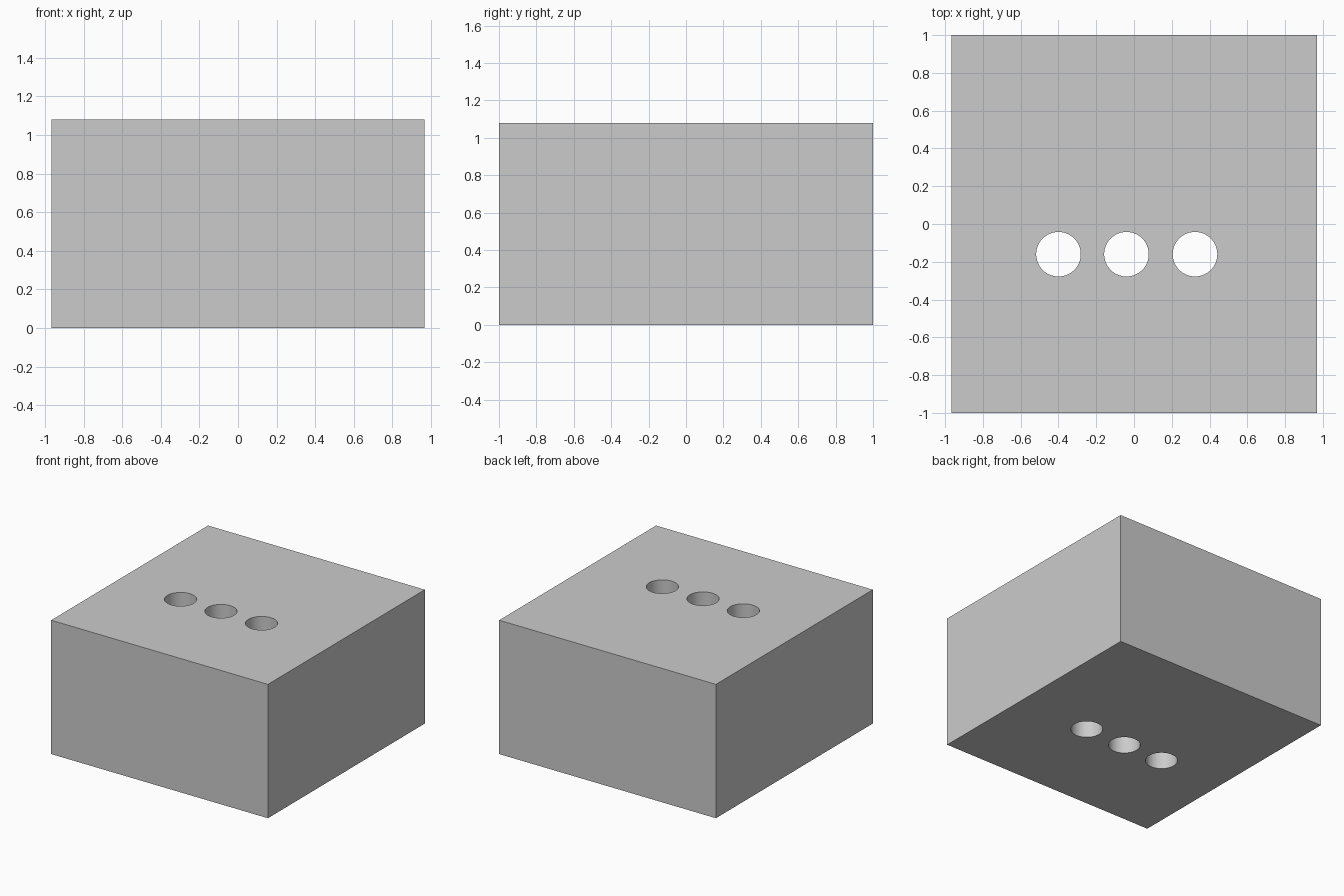
import bpy
import math

if "Cube" in bpy.data.objects:
    bpy.data.objects.remove(bpy.data.objects["Cube"])

WIDTH, DEPTH, HEIGHT = 1.935, 2.0, 1.08
HOLE_RADIUS, HOLE_Y = 0.118, -0.16
HOLE_XS = (-0.40, -0.04, 0.323)

# Solid block
bpy.ops.mesh.primitive_cube_add(size=1, location=(0, 0, HEIGHT / 2))
block = bpy.context.object
block.name = "block"
block.scale = (WIDTH, DEPTH, HEIGHT)
bpy.ops.object.transform_apply(location=True, rotation=False, scale=True)

# Row of three round holes, drilled right through
for i, x in enumerate(HOLE_XS):
    bpy.ops.mesh.primitive_cylinder_add(vertices=64, radius=HOLE_RADIUS, depth=HEIGHT + 0.4,
                                        location=(x, HOLE_Y, HEIGHT / 2))
    cutter = bpy.context.object
    cutter.name = f"hole_cutter_{i + 1}"
    cutter.hide_render = True

    bpy.ops.object.select_all(action='DESELECT')
    block.select_set(True)
    bpy.context.view_layer.objects.active = block
    drill = block.modifiers.new(f"hole_{i + 1}", 'BOOLEAN')
    drill.operation = 'DIFFERENCE'
    drill.solver = 'EXACT'
    drill.object = cutter
    bpy.ops.object.modifier_apply(modifier=drill.name)
    bpy.data.objects.remove(cutter, do_unlink=True)

# Smooth hole walls, sharp edges
bpy.ops.object.shade_smooth_by_angle(angle=math.radians(30))
